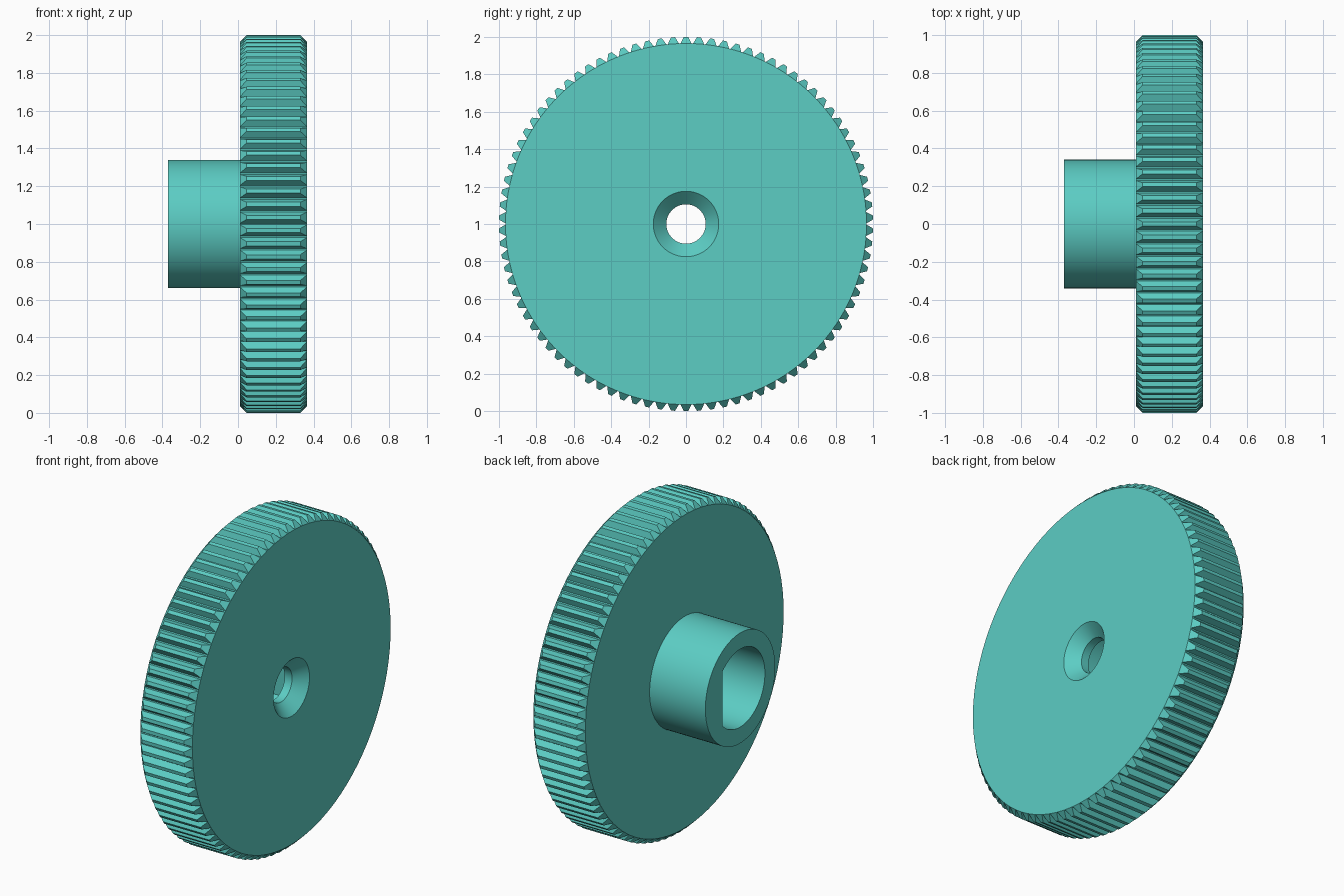
import bpy, bmesh, math

if "Cube" in bpy.data.objects:
    bpy.data.objects.remove(bpy.data.objects["Cube"])

TEETH = 90
R_ROOT, R_TIP = 0.965, 1.0
X0, X1, CHAMFER = 0.01, 0.365, 0.035   # rim extent along the axle
HUB_X, HUB_R = -0.37, 0.34
BORE_R, BORE_FLAT, BORE_END = 0.24, 0.172, 0.245
HOLE_R, SINK_R, SINK_DEPTH = 0.105, 0.175, 0.07

teal = bpy.data.materials.new("teal")
teal.diffuse_color = (0.107, 0.61, 0.552, 1)
teal.use_nodes = True
teal.node_tree.nodes["Principled BSDF"].inputs["Base Color"].default_value = teal.diffuse_color


def make_object(name, bm):
    bmesh.ops.recalc_face_normals(bm, faces=bm.faces)
    mesh = bpy.data.meshes.new(name)
    bm.to_mesh(mesh)
    bm.free()
    mesh.materials.append(teal)
    obj = bpy.data.objects.new(name, mesh)
    bpy.context.collection.objects.link(obj)
    return obj


def point(bm, x, r, a):
    return bm.verts.new((x, r * math.sin(a), 1 + r * math.cos(a)))


def loft(name, rings):
    """Closed solid from lists of (x, y, z) rings."""
    bm = bmesh.new()
    loops = [[bm.verts.new(p) for p in ring] for ring in rings]
    n = len(loops[0])
    for a, b in zip(loops, loops[1:]):
        for i in range(n):
            j = (i + 1) % n
            bm.faces.new((a[i], a[j], b[j], b[i]))
    bm.faces.new(loops[0])
    bm.faces.new(loops[-1])
    return make_object(name, bm)


def circle(x, r, n=96):
    return [(x, r * math.sin(2 * math.pi * i / n), 1 + r * math.cos(2 * math.pi * i / n))
            for i in range(n)]


def d_shape(x, n=80):
    # circle with a flat on the +y side
    half = math.acos(BORE_FLAT / BORE_R)
    sweep = 2 * math.pi - 2 * half
    return [(x, BORE_R * math.cos(half + sweep * i / n),
             1 + BORE_R * math.sin(half + sweep * i / n)) for i in range(n + 1)]


def toothed_wheel():
    bm = bmesh.new()
    step = 2 * math.pi / TEETH
    base, tip = 0.030 / R_ROOT, 0.011
    front, back, teeth = [], [], []
    for i in range(TEETH):
        a = i * step
        roots = []
        for s in (-1, 1):
            back.append(point(bm, X0, R_ROOT, a + s * base))
            front.append(point(bm, X1, R_ROOT, a + s * base))
            roots += [back[-1], front[-1]]
        b0, f0, b1, f1 = roots
        t0, u0 = (point(bm, x, R_TIP, a - tip) for x in (X0 + CHAMFER, X1 - CHAMFER))
        t1, u1 = (point(bm, x, R_TIP, a + tip) for x in (X0 + CHAMFER, X1 - CHAMFER))
        for f in ((b0, f0, u0, t0), (t0, u0, u1, t1), (t1, u1, f1, b1),
                  (b0, t0, t1, b1), (f0, f1, u1, u0)):
            bm.faces.new(f)
    # groove floors between the teeth, then the two flat sides
    n = len(front)
    for i in range(1, n, 2):
        j = (i + 1) % n
        bm.faces.new((back[i], front[i], front[j], back[j]))
    bm.faces.new(front)
    bm.faces.new(back)
    return make_object("knurled_knob", bm)


def combine(target, tool, operation):
    tool.hide_render = True
    mod = target.modifiers.new(operation, 'BOOLEAN')
    mod.operation = operation
    mod.solver = 'EXACT'
    mod.object = tool
    bpy.context.view_layer.objects.active = target
    bpy.ops.object.modifier_apply(modifier=mod.name)
    bpy.data.objects.remove(tool, do_unlink=True)


knob = toothed_wheel()

# hub on the back of the wheel
combine(knob, loft("hub", [circle(HUB_X, HUB_R), circle(0.1, HUB_R)]), 'UNION')

# D-shaped shaft bore
combine(knob, loft("bore_cutter", [d_shape(HUB_X - 0.1), d_shape(BORE_END)]), 'DIFFERENCE')

# countersunk screw hole
slope = (SINK_R - HOLE_R) / SINK_DEPTH
sink = [circle(BORE_END - 0.1, HOLE_R), circle(X1 - SINK_DEPTH, HOLE_R),
        circle(X1 + 0.05, SINK_R + 0.05 * slope)]
combine(knob, loft("screw_hole_cutter", sink), 'DIFFERENCE')

bpy.ops.object.select_all(action='DESELECT')
knob.select_set(True)
bpy.context.view_layer.objects.active = knob
bpy.ops.object.shade_smooth_by_angle(angle=math.radians(25))
